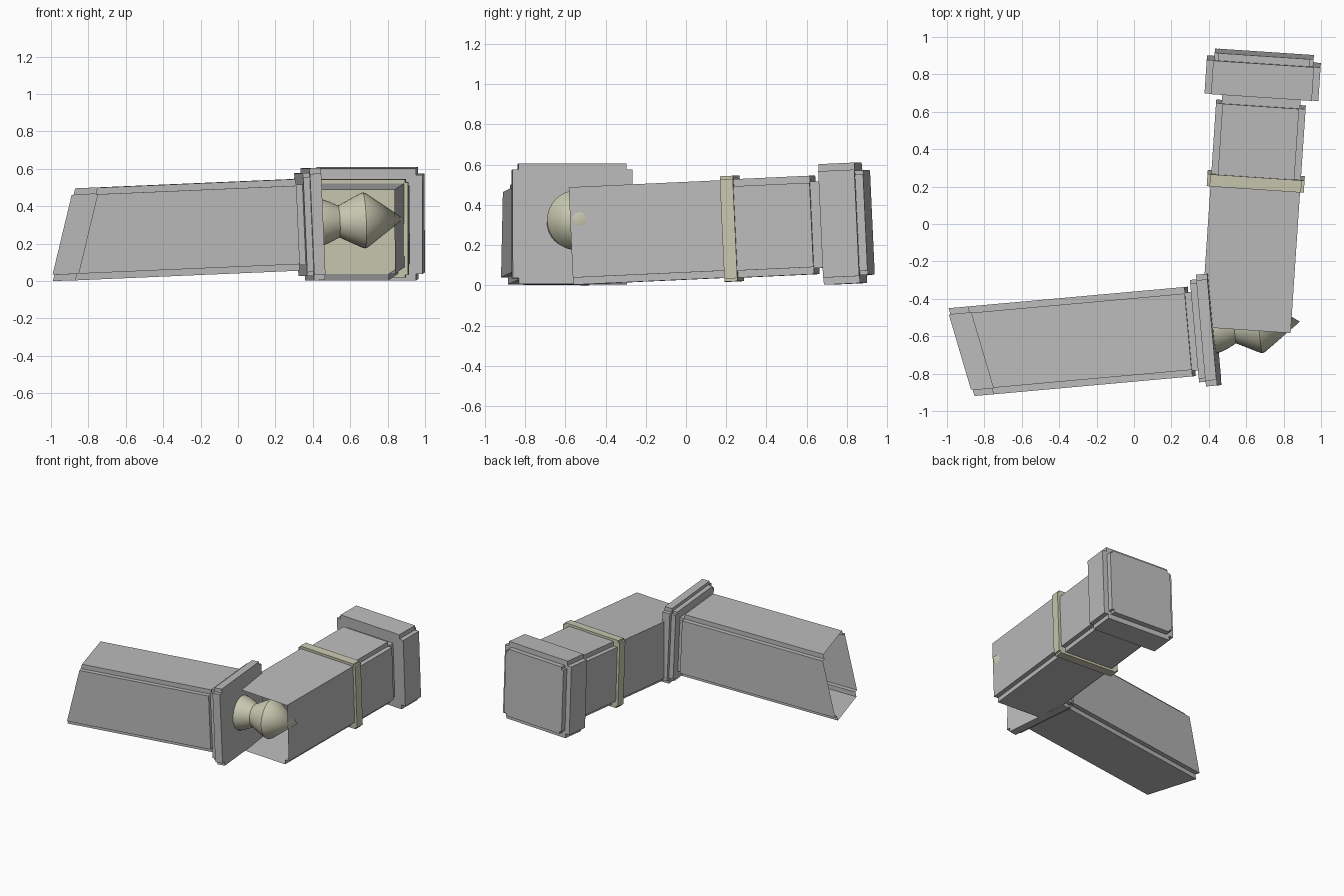
import bpy, bmesh, math
from mathutils import Vector, Matrix

cube = bpy.data.objects.get("Cube")
if cube:
    bpy.data.objects.remove(cube, do_unlink=True)


def material(name, rgb):
    m = bpy.data.materials.new(name)
    m.use_nodes = True
    m.diffuse_color = (*rgb, 1)
    m.node_tree.nodes["Principled BSDF"].inputs["Base Color"].default_value = (*rgb, 1)
    return m


GREY = material("plain grey", (0.5, 0.5, 0.5))
KHAKI = material("pale khaki", (0.58, 0.58, 0.44))


def frame(origin, axis):
    """Local x runs along the arm, local z stays close to up."""
    x = Vector(axis).normalized()
    y = Vector((0, 0, 1)).cross(x).normalized()
    z = x.cross(y)
    m = Matrix((x, y, z)).transposed().to_4x4()
    m.translation = Vector(origin)
    return m


def stepped_profile(w, h, top, bottom):
    """Rectangle whose corners are cut back by square steps."""
    pts = []
    for sy, sz in ((1, 1), (-1, 1), (-1, -1), (1, -1)):
        n = top if sz > 0 else bottom
        y, z = sy * w / 2, sz * h / 2
        if not n:
            pts.append((y, z))
            continue
        corner = [(y, z - sz * n), (y - sy * n, z - sz * n), (y - sy * n, z)]
        pts += corner if sy * sz > 0 else corner[::-1]
    return pts


def finish(name, bm, mat, place):
    bm.transform(place)
    me = bpy.data.meshes.new(name)
    bm.to_mesh(me)
    bm.free()
    me.materials.append(mat)
    ob = bpy.data.objects.new(name, me)
    bpy.context.collection.objects.link(ob)
    return ob


def prism(name, place, start, end, w, h, top, bottom, mat=GREY, caps=(True, True), cut=None):
    bm = bmesh.new()
    prof = stepped_profile(w, h, top, bottom)
    rings = [[bm.verts.new((x, y, z)) for y, z in prof] for x in (start, end)]
    n = len(prof)
    for i in range(n):
        j = (i + 1) % n
        bm.faces.new((rings[0][i], rings[0][j], rings[1][j], rings[1][i]))
    if caps[0]:
        bm.faces.new(rings[0][::-1])
    if caps[1]:
        bm.faces.new(rings[1])
    bm.normal_update()
    if caps == (True, True):
        bmesh.ops.recalc_face_normals(bm, faces=bm.faces)
    # Slanted end, given as three points in world space
    if cut:
        p, q, r = (place.inverted() @ Vector(c) for c in cut)
        normal = (q - p).cross(r - p)
        if normal.x > 0:
            normal.negate()
        bmesh.ops.bisect_plane(bm, geom=bm.verts[:] + bm.edges[:] + bm.faces[:],
                               plane_co=p, plane_no=normal, clear_outer=True)
    return finish(name, bm, mat, place)


def turned(name, place, profile, mat, sides=32):
    """Lathe a list of (position, radius) about the local x axis."""
    bm = bmesh.new()
    verts = [bm.verts.new((x, 0, r)) for x, r in profile]
    edges = [bm.edges.new(pair) for pair in zip(verts, verts[1:])]
    bmesh.ops.spin(bm, geom=verts + edges, cent=(0, 0, 0), axis=(1, 0, 0),
                   angle=math.tau, steps=sides)
    bmesh.ops.remove_doubles(bm, verts=bm.verts, dist=0.0005)
    bmesh.ops.recalc_face_normals(bm, faces=bm.faces)
    ob = finish(name, bm, mat, place)
    bpy.ops.object.select_all(action='DESELECT')
    ob.select_set(True)
    bpy.context.view_layer.objects.active = ob
    bpy.ops.object.shade_smooth_by_angle(angle=math.radians(25))
    return ob


side_arm = frame((0.30, -0.575, 0.30), (1, 0.09, 0.043))
rear_arm = frame((0.678, 0.63, 0.30), (0.067, 1, 0.046))
STEP = 0.035

# Side arm: open slanted tube, neck and two-part end flange
prism("side_tube", side_arm, -1.6, 0, 0.48, 0.49, STEP, STEP, caps=(False, True),
      cut=((-1, -0.45, 0), (-0.86, -0.92, 0.01), (-0.88, -0.44, 0.5)))
prism("side_neck", side_arm, 0, 0.04, 0.42, 0.43, 0, 0)
prism("flange_back", side_arm, 0.035, 0.07, 0.55, 0.55, 0.02, 0.02)
prism("flange_plate", side_arm, 0.07, 0.13, 0.60, 0.60, 0.03, 0.03)

# Pointed connector between the arms
turned("connector", side_arm @ Matrix.Translation((0, 0, 0.008)),
       [(0.125, 0), (0.125, 0.13), (0.15, 0.125), (0.19, 0.11), (0.24, 0.085),
        (0.36, 0.145), (0.375, 0.15), (0.39, 0.145), (0.59, 0)], KHAKI)

# Rear arm: open front tube, band, rear tube and end cap
prism("front_tube", rear_arm, -1.19, -0.40, 0.48, 0.485, 0, STEP, caps=(False, False))
prism("band", rear_arm, -0.435, -0.37, 0.52, 0.525, 0.015, 0.015, KHAKI)
prism("rear_tube", rear_arm, -0.40, 0.01, 0.48, 0.49, STEP, STEP)
prism("rear_neck", rear_arm, 0, 0.07, 0.42, 0.43, 0, 0)
prism("end_cap", rear_arm, 0.06, 0.24, 0.61, 0.60, 0.035, 0.035)
prism("end_plate", rear_arm, 0.24, 0.28, 0.53, 0.52, 0.02, 0.02)
